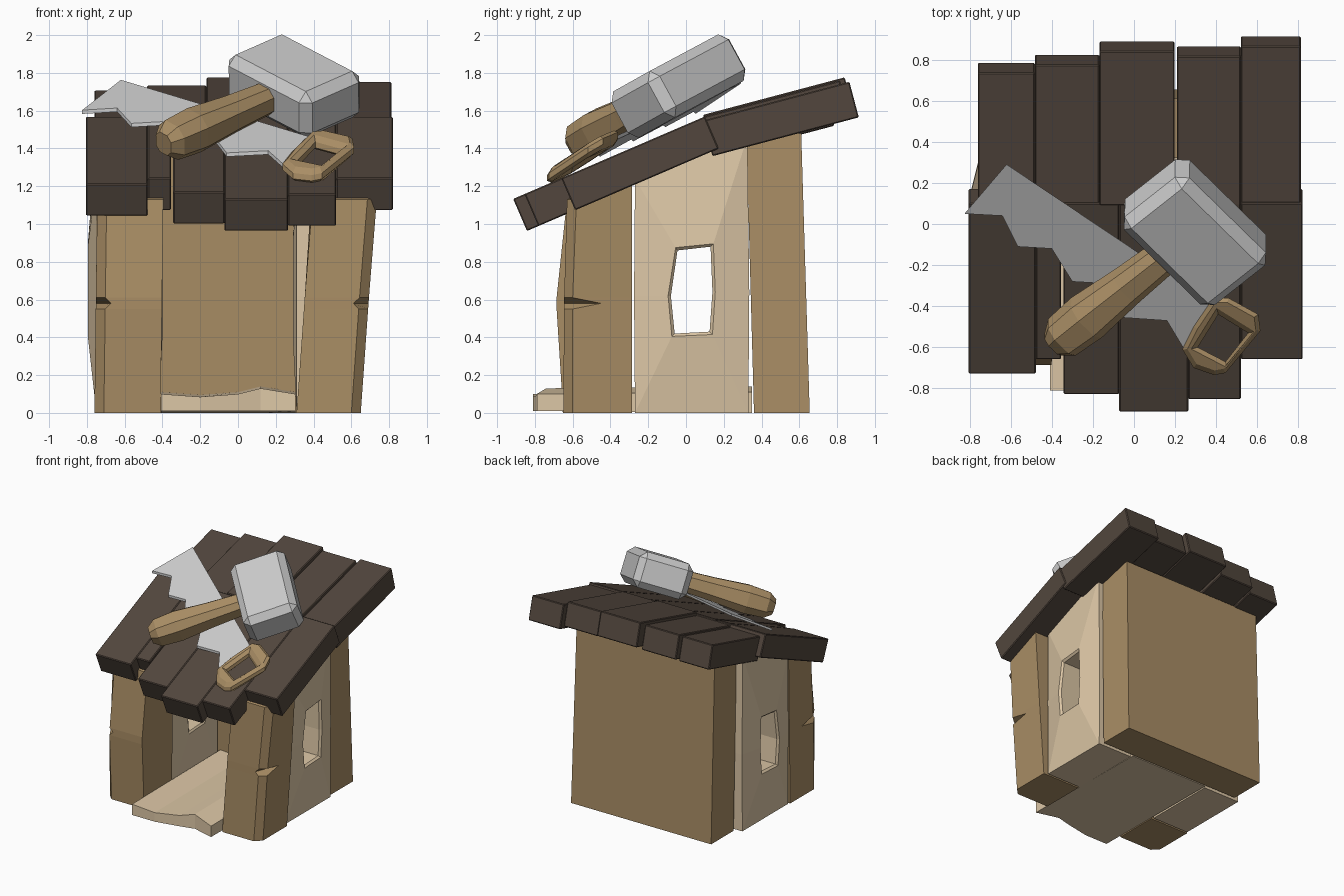
import bpy, bmesh, math
from mathutils import Vector, Matrix

if "Cube" in bpy.data.objects:
    bpy.data.objects.remove(bpy.data.objects["Cube"])


def material(name, rgb):
    m = bpy.data.materials.new(name)
    m.diffuse_color = (*rgb, 1)
    m.use_nodes = True
    m.node_tree.nodes["Principled BSDF"].inputs["Base Color"].default_value = m.diffuse_color
    return m


WOOD = material("wood", (0.40, 0.27, 0.13))
PALE = material("pale_wood", (0.72, 0.57, 0.38))
DARK = material("dark_wood", (0.085, 0.062, 0.047))


def add(name, bm, mat=None, bevel=0):
    bmesh.ops.recalc_face_normals(bm, faces=bm.faces)
    for f in bm.faces:
        f.smooth = False
    me = bpy.data.meshes.new(name)
    bm.to_mesh(me)
    bm.free()
    ob = bpy.data.objects.new(name, me)
    bpy.context.collection.objects.link(ob)
    if mat:
        me.materials.append(mat)
    if bevel:
        b = ob.modifiers.new("bevel", 'BEVEL')
        b.width, b.segments = bevel, 1
    return ob


def loft(name, rings, mat=None, closed=False, bevel=0):
    """Skin equal-sized rings; cap the ends, or join last to first."""
    bm = bmesh.new()
    vs = [[bm.verts.new(p) for p in r] for r in rings]
    n = len(vs[0])
    pairs = list(zip(vs, vs[1:])) + ([(vs[-1], vs[0])] if closed else [])
    for a, b in pairs:
        for i in range(n):
            j = (i + 1) % n
            bm.faces.new((a[i], a[j], b[j], b[i]))
    if not closed:
        bm.faces.new(vs[0])
        bm.faces.new(vs[-1])
    return add(name, bm, mat, bevel)


def plate(name, loops, shear, thick, mat=None, bevel=0):
    """Flat outline (with holes) extruded and laid on a sloped plane."""
    cu = bpy.data.curves.new(name, 'CURVE')
    cu.dimensions, cu.fill_mode = '2D', 'BOTH'
    cu.extrude, cu.bevel_depth, cu.offset = thick / 2 - bevel, bevel, -bevel
    cu.bevel_resolution = 0
    for pts in loops:
        s = cu.splines.new('POLY')
        s.points.add(len(pts) - 1)
        for p, (x, y) in zip(s.points, pts):
            p.co = (x, y, 0, 1)
        s.use_cyclic_u = True
    tmp = bpy.data.objects.new(name + "_outline", cu)
    bpy.context.collection.objects.link(tmp)
    me = bpy.data.meshes.new_from_object(tmp.evaluated_get(bpy.context.evaluated_depsgraph_get()))
    bpy.data.objects.remove(tmp)
    me.transform(shear)
    bm = bmesh.new()
    bm.from_mesh(me)
    bmesh.ops.remove_doubles(bm, verts=bm.verts, dist=1e-4)
    return add(name, bm, mat)


# Roof: two rows of planks at different pitches, meeting at y = 0.09
def plank(name, x0, x1, y0, y1, z_ref, y_ref, slope, t):
    a = math.atan(slope)
    rings = []
    for y in (y0, y1):
        z = z_ref + slope * (y - y_ref)
        yb, zb = y + t * math.sin(a), z - t * math.cos(a)
        rings.append([(x0, y, z), (x1, y, z), (x1, yb, zb), (x0, yb, zb)])
    loft(name, rings, DARK, bevel=0.006)


front_row = [(-.805, -.478, -.73), (-.478, -.355, -.66), (-.343, -.072, -.83),
             (-.072, .265, -.915), (.265, .52, -.855), (.52, .82, -.66)]
for i, (x0, x1, y) in enumerate(front_row):
    plank(f"front_roof_plank_{i + 1}", x0, x1, y, .10, 1.135, -.91, .43, .185)
back_row = [(-.76, -.482, .735, -.03), (-.482, -.168, .775, -.015), (-.168, .197, .84, .01),
            (.208, .52, .815, 0), (.52, .812, .865, -.02)]
for i, (x0, x1, y, dz) in enumerate(back_row):
    plank(f"back_roof_plank_{i + 1}", x0, x1, .09, y, 1.565 + dz, .08, .265, .195)

# Back wall block, leaning slightly forward
loft("back_wall", [
    [(-.69, .36, 0), (.60, .36, 0), (.60, .655, 0), (-.69, .655, 0)],
    [(-.69, .32, 1.45), (.58, .32, 1.45), (.58, .61, 1.48), (-.69, .61, 1.48)]], WOOD)

# Thick side walls bulging around a crooked, bevelled window
outline = [(-.27, 0), (.33, 0), (.335, .64), (.325, 1.46), (-.27, 1.24), (-.275, .62)]
window = [(-.06, .42), (.125, .43), (.14, .64), (.13, .88), (-.045, .86), (-.08, .62)]
rim = [(-.075, .405), (.14, .415), (.155, .64), (.145, .895), (-.055, .875), (-.095, .62)]
for name, xo, xi, s in (("left_wall", -.75, -.42, -1), ("right_wall", .62, .31, 1)):
    loft(name, [[(x, y, z) for y, z in pts] for x, pts in (
        (xo, outline), (xo + s * .045, rim), (xo + s * .03, window),
        (xi - s * .01, window), (xi - s * .02, rim), (xi, outline))], PALE, closed=True)


# Front posts: chamfered outer corner with a nick half way up
def post(name, outer, width, lean, s, bulge):
    rings = []
    for z, yf, ya, cb in ((0, -.65, -.60, .05), (.55, -.645, -.60, .05), (.58, -.645, -.45, .08),
                          (.61, -.645, -.60, .05), (1.2, -.63, -.58, .05)):
        x = outer + lean * z / 1.2
        top = .07 if z > 1 else 0
        yf -= bulge if .5 < z < 1 else 0
        rings.append([(x, ya, z - top), (x - s * cb, yf, z - top), (x - s * width, yf, z - top),
                      (x - s * width, -.285, z + top), (x, -.285, z + top)])
    loft(name, rings, WOOD)


post("left_post", -.76, .35, .015, -1, .04)
post("right_post", .65, .34, .085, 1, 0)

# Floor board with a wavy front edge
floor = [(-.408, -.81, .10), (-.2, -.81, .085), (0, -.77, .10), (.12, -.74, .13), (.305, -.79, .10)]
loft("floor_board", [[(x, y, .01), (x, y, z), (x, .35, z + .01), (x, .35, 0)]
                     for x, y, z in floor], PALE)

# Hammer frame: d along the handle, h along the head, n off the roof
centre, tip = Vector((.297, -.04, 1.73)), Vector((-.395, -.585, 1.425))
d = (centre - tip).normalized()
h = d.cross(Vector((0, -.47, .88))).normalized()
n = h.cross(d)

bm = bmesh.new()
bmesh.ops.create_cube(bm, size=1)
bmesh.ops.scale(bm, vec=(.43, .655, .28), verts=bm.verts)
bmesh.ops.bevel(bm, geom=bm.edges[:], offset=.05, segments=1, affect='EDGES', profile=.5)
frame = Matrix((d, h, n)).transposed().to_4x4()
frame.translation = centre
bm.transform(frame)
add("hammer_head", bm)

handle = []
for t, r in ((0, .06), (.06, .10), (.22, .11), (.48, .09), (.8, .075)):
    handle.append([tip + d * t + r * (h * u + n * v) for u, v in (
        (1, .5), (.5, 1), (-.5, 1), (-1, .5), (-1, -.5), (-.5, -1), (.5, -1), (1, -.5))])
loft("hammer_handle", handle, WOOD)

# Saw lying on a sloped plane
slope = Matrix(((1, 0, 0, 0), (0, 1, 0, 0), (.093, .589, 1, 1.64), (0, 0, 0, 1)))
plate("saw_blade", [[(-.62, .29), (-.825, .05), (-.64, .04), (-.565, -.11), (-.40, -.12),
                     (-.30, -.28), (-.13, -.29), (-.06, -.455), (.16, -.47), (.25, -.62),
                     (.41, -.40)]], slope, .02)
plate("saw_handle", [[(.235, -.61), (.29, -.50), (.385, -.36), (.46, -.36), (.605, -.44),
                      (.615, -.52), (.445, -.725), (.39, -.735), (.29, -.70)],
                     [(.31, -.60), (.41, -.44), (.555, -.53), (.445, -.67)]],
      slope, .075, WOOD, .022)
